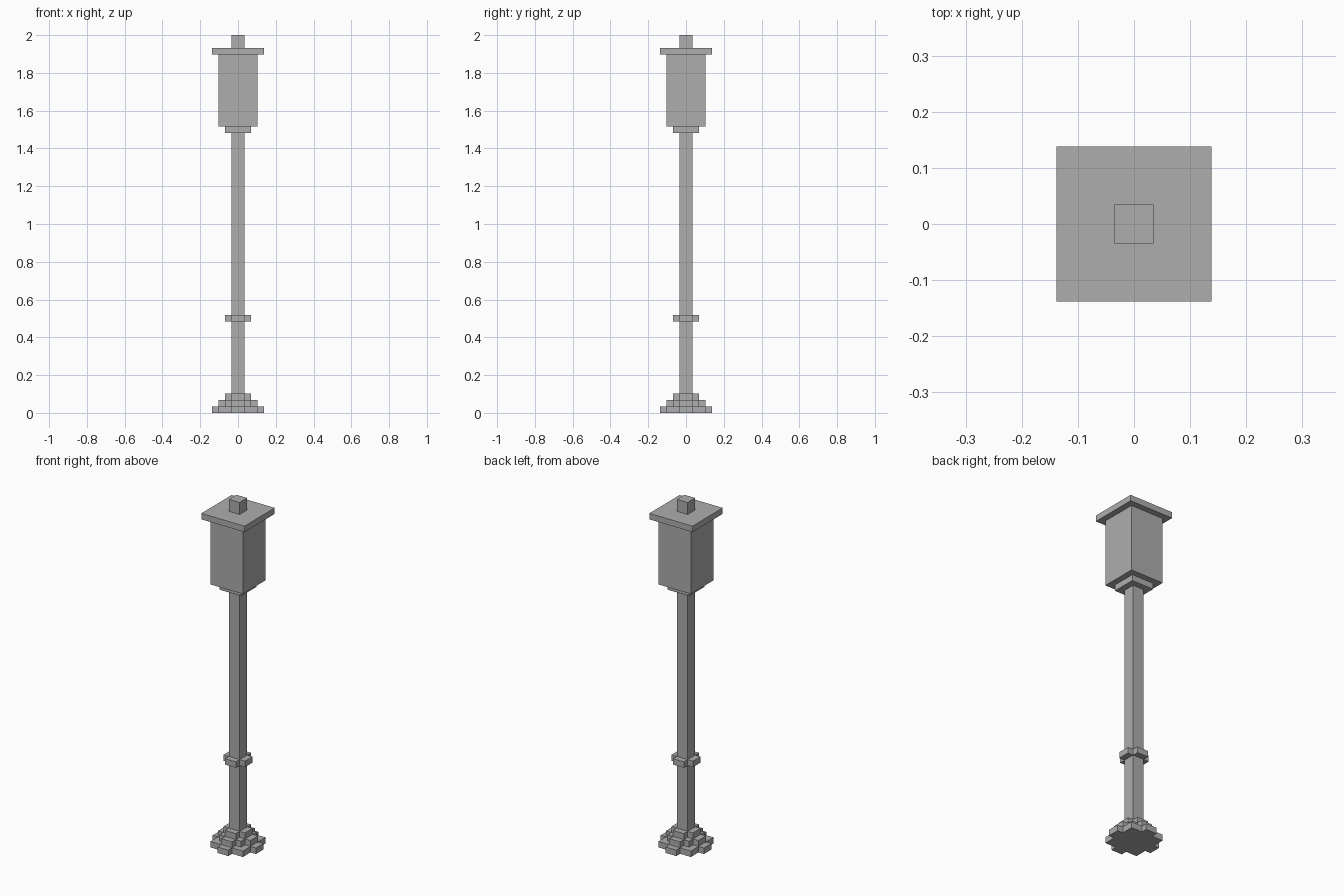
import bpy
import bmesh

cube = bpy.data.objects.get("Cube")
if cube:
    bpy.data.objects.remove(cube, do_unlink=True)

U = 2 / 58  # one block of the grid

# Single grey paint
paint = bpy.data.materials.new("grey_metal")
paint.use_nodes = True
GREY = (0.42, 0.42, 0.42, 1)
paint.diffuse_color = GREY
paint.node_tree.nodes["Principled BSDF"].inputs["Base Color"].default_value = GREY


def square(r):
    return [(r, -r), (r, r), (-r, r), (-r, -r)]


def stepped_cross(r):
    """Square of half width r - 1 with a two-block tab on every side."""
    quarter = [(r, 1), (r - 1, 1), (r - 1, r - 1), (1, r - 1), (1, r)]
    quarter = list(dict.fromkeys(quarter))
    outline = []
    for _ in range(4):
        outline += quarter
        quarter = [(-y, x) for x, y in quarter]
    return outline


def prism(name, outline, bottom, top):
    """Extrude an outline between two heights, all in blocks."""
    bm = bmesh.new()
    base = bm.faces.new([bm.verts.new((x * U, y * U, bottom * U)) for x, y in outline])
    extruded = bmesh.ops.extrude_face_region(bm, geom=[base], use_keep_orig=True)["geom"]
    verts = [v for v in extruded if isinstance(v, bmesh.types.BMVert)]
    bmesh.ops.translate(bm, verts=verts, vec=(0, 0, (top - bottom) * U))
    bmesh.ops.recalc_face_normals(bm, faces=bm.faces)
    mesh = bpy.data.meshes.new(name)
    bm.to_mesh(mesh)
    bm.free()
    mesh.materials.append(paint)
    bpy.context.collection.objects.link(bpy.data.objects.new(name, mesh))


# Stepped foot
for level, name in enumerate(("foot_lower", "foot_middle", "foot_upper")):
    prism(name, stepped_cross(4 - level), level, level + 1)

# Pole in two lengths with a ring between
prism("pole_lower", square(1), 3, 14)
prism("pole_ring", stepped_cross(2), 14, 15)
prism("pole_upper", square(1), 15, 43)

# Lantern head
prism("lantern_collar", square(2), 43, 44)
prism("lantern_body", square(3), 44, 55)
prism("lantern_roof", square(4), 55, 56)
prism("finial", square(1), 56, 58)
